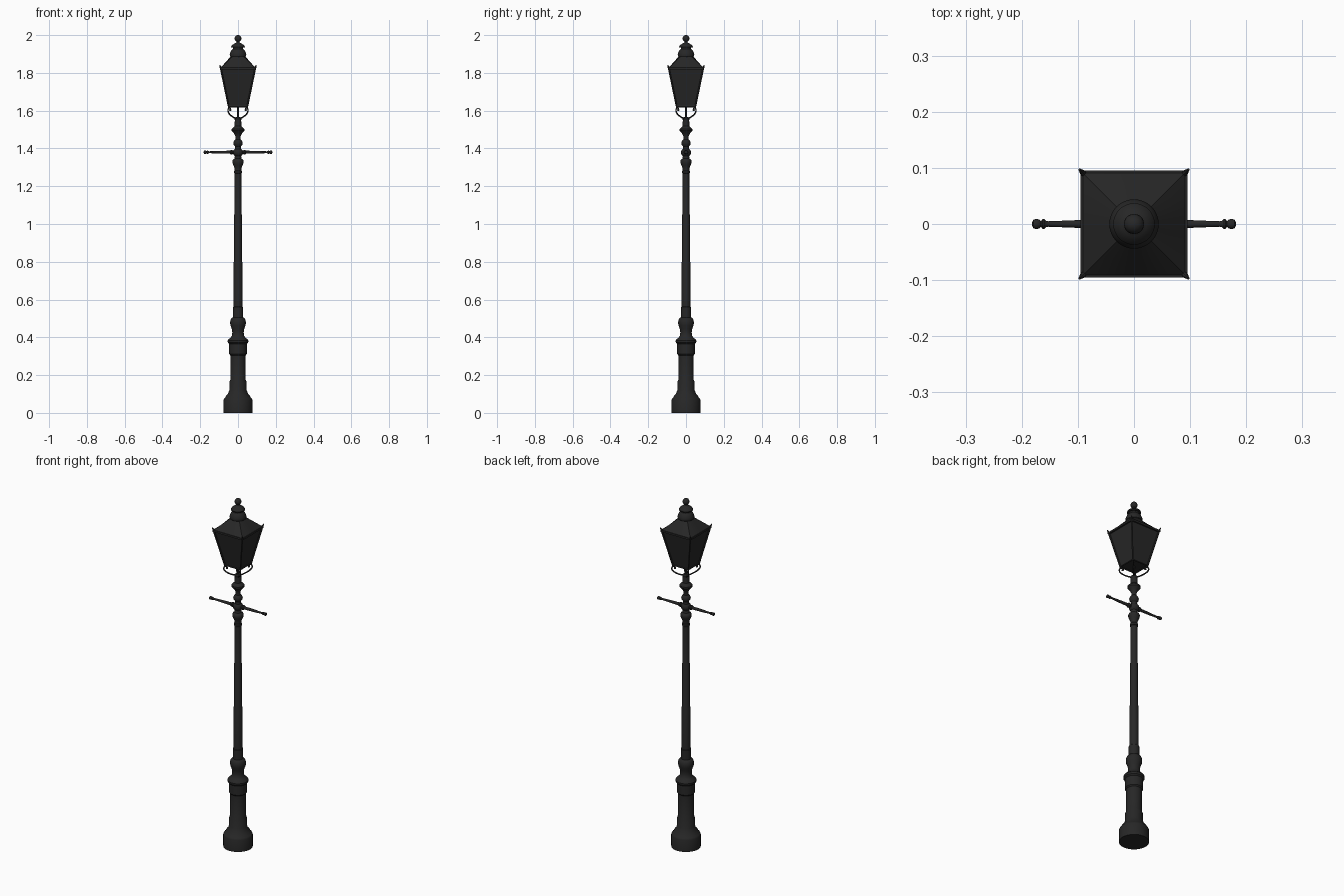
import bpy, bmesh, math
from mathutils import Vector, Matrix

if "Cube" in bpy.data.objects:
    bpy.data.objects.remove(bpy.data.objects["Cube"])

iron = bpy.data.materials.new("black_iron")
iron.diffuse_color = (0.02, 0.02, 0.02, 1)
iron.use_nodes = True
iron.node_tree.nodes["Principled BSDF"].inputs["Base Color"].default_value = iron.diffuse_color


def finish(bm, name, smooth=True):
    bmesh.ops.recalc_face_normals(bm, faces=bm.faces)
    me = bpy.data.meshes.new(name)
    bm.to_mesh(me)
    bm.free()
    me.materials.append(iron)
    ob = bpy.data.objects.new(name, me)
    bpy.context.collection.objects.link(ob)
    if smooth:
        bpy.ops.object.select_all(action='DESELECT')
        ob.select_set(True)
        bpy.context.view_layer.objects.active = ob
        bpy.ops.object.shade_smooth_by_angle(angle=math.radians(35))
    return ob


def lathe(name, profile, sides=24, matrix=None):
    """Capped solid of revolution from (radius, height) pairs."""
    bm = bmesh.new()
    rings = [[bm.verts.new((r * math.cos(2 * math.pi * i / sides),
                            r * math.sin(2 * math.pi * i / sides), z))
              for i in range(sides)] for r, z in profile]
    for a, b in zip(rings, rings[1:]):
        for i in range(sides):
            j = (i + 1) % sides
            bm.faces.new((a[i], a[j], b[j], b[i]))
    bm.faces.new(rings[0])
    bm.faces.new(rings[-1])
    if matrix:
        bm.transform(matrix)
    return finish(bm, name)


def ball(name, centre, r):
    bm = bmesh.new()
    bmesh.ops.create_uvsphere(bm, u_segments=20, v_segments=12, radius=r)
    bmesh.ops.translate(bm, verts=bm.verts, vec=centre)
    return finish(bm, name)


def rod(name, p, q, r1, r2, sides=8):
    p, q = Vector(p), Vector(q)
    d = q - p
    m = Matrix.Translation(p) @ d.to_track_quat('Z', 'Y').to_matrix().to_4x4()
    return lathe(name, [(r1, 0), (r2, d.length)], sides, m)


# Pedestal
lathe("pedestal", [(.077, 0), (.077, .068), (.073, .076), (.068, .08), (.062, .092),
                   (.052, .103), (.050, .112), (.046, .118), (.046, .165), (.041, .175),
                   (.041, .305), (.047, .312), (.047, .365), (.054, .372), (.055, .382),
                   (.050, .390), (.040, .398), (.033, .408), (.030, .425), (.033, .445),
                   (.040, .463), (.042, .478), (.040, .492), (.034, .502), (.027, .506),
                   (.027, .56), (.024, .563)], 32)

# Shaft and turned upper column
lathe("shaft", [(.024, .55), (.0225, .8), (.021, .805), (.020, 1.05),
                (.0185, 1.055), (.0175, 1.28)])
lathe("upper_column", [(.018, 1.268), (.021, 1.27), (.021, 1.28), (.018, 1.284), (.018, 1.295),
                       (.024, 1.31), (.029, 1.322), (.030, 1.332), (.027, 1.34),
                       (.019, 1.346), (.017, 1.36), (.024, 1.367), (.027, 1.378),
                       (.024, 1.39), (.017, 1.397), (.016, 1.41), (.023, 1.42),
                       (.025, 1.43), (.021, 1.44), (.014, 1.447), (.014, 1.465),
                       (.020, 1.478), (.028, 1.487), (.034, 1.494), (.034, 1.503),
                       (.026, 1.511), (.018, 1.518), (.017, 1.55), (.019, 1.553),
                       (.019, 1.56), (.012, 1.566)])
lathe("gas_pipe", [(.0045, 1.56), (.0045, 1.63)], 10)

# Ladder bar, one arm per side
for side in (-1, 1):
    m = Matrix.Translation((0, 0, 1.38)) @ Matrix.Rotation(side * math.pi / 2, 4, 'Y')
    lathe("ladder_bar", [(.010, 0), (.010, .028), (.013, .032), (.013, .038), (.008, .042),
                         (.0075, .09), (.005, .152), (.006, .157), (.009, .160), (.009, .163),
                         (.005, .166), (.008, .169), (.0095, .174), (.008, .179),
                         (.003, .182)], 14, m)

# Lantern body with four slightly inset panes
B, T, ZB, ZT = .050, .091, 1.622, 1.825
bm = bmesh.new()
bmesh.ops.create_cube(bm, size=2)
for v in bm.verts:
    h = T if v.co.z > 0 else B
    v.co = (v.co.x * h, v.co.y * h, ZT if v.co.z > 0 else ZB)
bm.normal_update()
panes = [f for f in bm.faces if abs(f.normal.z) < .8]
bmesh.ops.inset_individual(bm, faces=panes, thickness=.006, depth=-.003)
finish(bm, "lantern_body", False)

# Square top rim of the lantern
bm = bmesh.new()
bmesh.ops.create_cube(bm, size=1)
bmesh.ops.scale(bm, verts=bm.verts, vec=(.190, .190, .010))
bmesh.ops.translate(bm, verts=bm.verts, vec=(0, 0, 1.823))
finish(bm, "lantern_rim", False)

# Roof lofted from a square to a circle
bm = bmesh.new()
N = 32
low, high = [], []
for i in range(N):
    a = 2 * math.pi * i / N
    c, s = math.cos(a), math.sin(a)
    k = .092 / max(abs(c), abs(s))
    low.append(bm.verts.new((c * k, s * k, 1.827)))
    high.append(bm.verts.new((c * .036, s * .036, 1.890)))
for i in range(N):
    j = (i + 1) % N
    bm.faces.new((low[i], low[j], high[j], high[i]))
bm.faces.new(high)
finish(bm, "lantern_roof")

# Vent cap and finial
lathe("vent_cap", [(.034, 1.880), (.043, 1.888), (.044, 1.896), (.042, 1.905), (.037, 1.916),
                   (.031, 1.923), (.027, 1.926), (.027, 1.934), (.036, 1.934), (.037, 1.938),
                   (.032, 1.946), (.022, 1.954), (.012, 1.958), (.008, 1.963), (.008, 1.97)], 32)
ball("finial_ball", (0, 0, 1.982), .018)

# Corner spikes, corner posts and scroll brackets at the four diagonals
for sx in (-1, 1):
    for sy in (-1, 1):
        rod("corner_post", (sx * .049, sy * .049, ZB - .004), (sx * .092, sy * .092, ZT), .004, .004)
        rod("corner_spike", (sx * .089, sy * .089, 1.822), (sx * .097, sy * .097, 1.842), .007, .002)
        cu = bpy.data.curves.new("scroll_bracket", 'CURVE')
        cu.dimensions = '3D'
        cu.bevel_depth = .0038
        cu.bevel_resolution = 1
        cu.resolution_u = 4
        cu.use_fill_caps = True
        path = [(.010, 1.558), (.024, 1.565), (.040, 1.577), (.051, 1.592),
                (.053, 1.604), (.049, 1.613), (.042, 1.612), (.040, 1.604)]
        sp = cu.splines.new('BEZIER')
        sp.bezier_points.add(len(path) - 1)
        for pt, (r, z) in zip(sp.bezier_points, path):
            pt.co = (sx * r, sy * r, z)
            pt.handle_left_type = pt.handle_right_type = 'AUTO'
        cu.materials.append(iron)
        ob = bpy.data.objects.new("scroll_bracket", cu)
        bpy.context.collection.objects.link(ob)
        ball("scroll_ball", (sx * .041, sy * .041, 1.603), .006)
    # Lower frame bars
    rod("bottom_frame", (sx * B, -B, ZB), (sx * B, B, ZB), .004, .004)
    rod("bottom_frame", (-B, sx * B, ZB), (B, sx * B, ZB), .004, .004)
